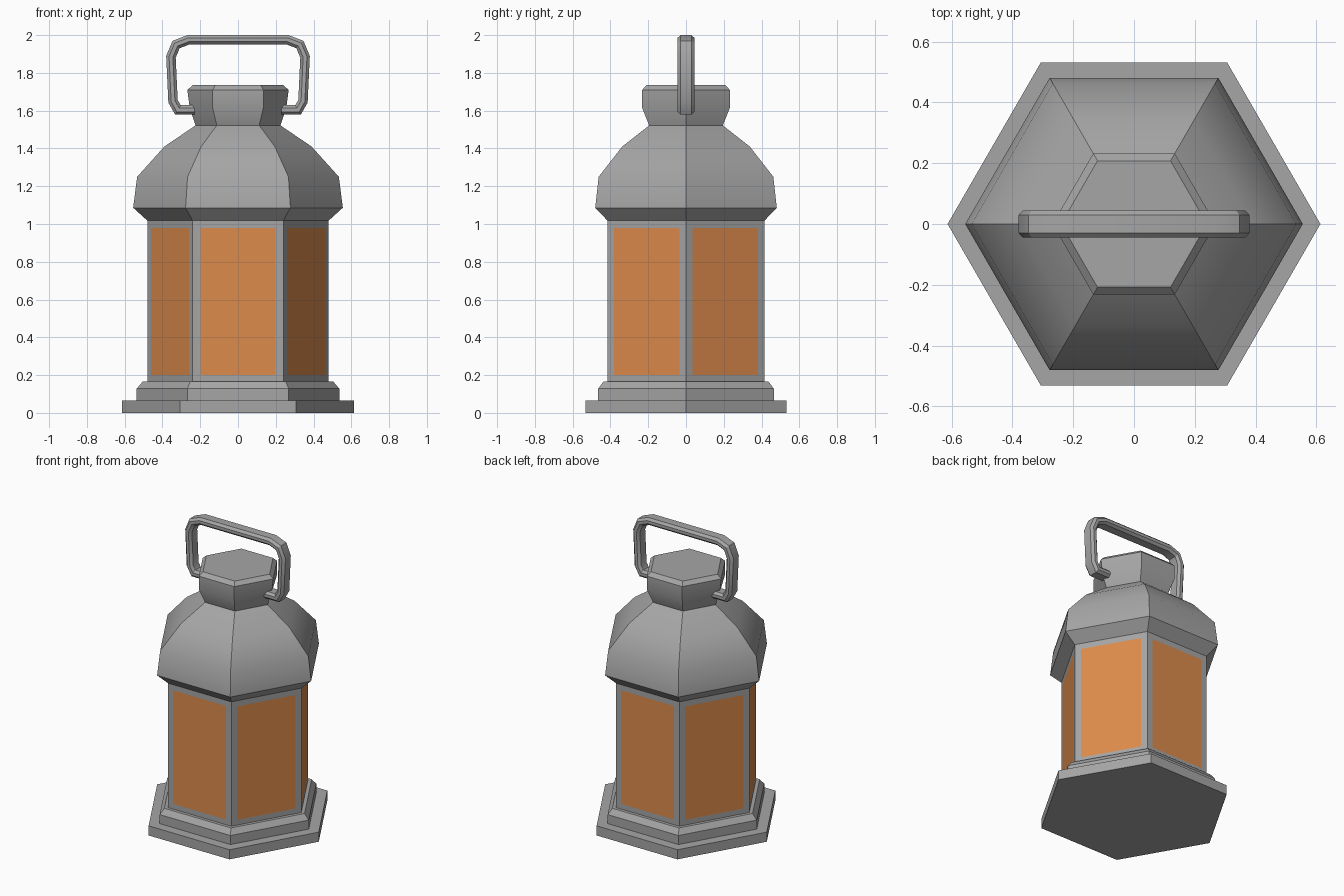
import bpy, bmesh, math
from mathutils import Vector

cube = bpy.data.objects.get("Cube")
if cube:
    bpy.data.objects.remove(cube, do_unlink=True)


def material(name, colour):
    mat = bpy.data.materials.new(name)
    mat.use_nodes = True
    mat.diffuse_color = (*colour, 1)
    mat.node_tree.nodes["Principled BSDF"].inputs["Base Color"].default_value = (*colour, 1)
    return mat


GREY = material("grey metal", (0.38, 0.38, 0.38))
ORANGE = material("orange glass", (0.72, 0.26, 0.07))


def finish(bm, name, mats, smooth_angle=None):
    bmesh.ops.recalc_face_normals(bm, faces=bm.faces)
    mesh = bpy.data.meshes.new(name)
    bm.to_mesh(mesh)
    bm.free()
    for mat in mats:
        mesh.materials.append(mat)
    obj = bpy.data.objects.new(name, mesh)
    bpy.context.collection.objects.link(obj)
    if smooth_angle:
        bpy.ops.object.select_all(action='DESELECT')
        obj.select_set(True)
        bpy.context.view_layer.objects.active = obj
        bpy.ops.object.shade_smooth_by_angle(angle=math.radians(smooth_angle))
    return obj


def bridge(bm, rings):
    """Join successive closed rings of vertices with quads."""
    for a, b in zip(rings, rings[1:]):
        n = len(a)
        for i in range(n):
            j = (i + 1) % n
            bm.faces.new((a[i], a[j], b[j], b[i]))


def hex_lathe(profile, cap_bottom=True, cap_top=True):
    """Six-sided turned shape from (radius, height) pairs."""
    bm = bmesh.new()
    rings = []
    for r, z in profile:
        angles = [math.radians(60 * i) for i in range(6)]
        rings.append([bm.verts.new((r * math.cos(a), r * math.sin(a), z)) for a in angles])
    bridge(bm, rings)
    if cap_bottom:
        bm.faces.new(rings[0])
    if cap_top:
        bm.faces.new(rings[-1])
    return bm, rings


# Stepped base
bm, _ = hex_lathe([(0.613, 0), (0.613, 0.066), (0.537, 0.066), (0.537, 0.128),
                   (0.505, 0.165), (0.47, 0.165)])
finish(bm, "base", [GREY])

# Body: six framed panes set flush in the walls
bm, _ = hex_lathe([(0.48, 0.16), (0.48, 1.02)], False, False)
bmesh.ops.recalc_face_normals(bm, faces=bm.faces)
panes = list(bm.faces)
bmesh.ops.inset_individual(bm, faces=panes, thickness=0.041, use_even_offset=True)
for pane in panes:
    pane.material_index = 1
finish(bm, "body_with_panes", [GREY, ORANGE])

# Domed roof with a flared eave
bm, _ = hex_lathe([(0.48, 1.018), (0.555, 1.086), (0.534, 1.25), (0.39, 1.41),
                   (0.225, 1.522)])
finish(bm, "roof", [GREY], 35)

# Chimney cap, slightly pinched where the handle joins
bm, rings = hex_lathe([(0.225, 1.522), (0.268, 1.615), (0.268, 1.71), (0.24, 1.735)])
for v in (rings[1][0], rings[1][3]):
    v.co.x *= 0.955
finish(bm, "chimney_cap", [GREY], 30)

# Carrying handle: flattened octagonal bar swept along a mirrored path
half = [(-0.23, 1.604), (-0.318, 1.604), (-0.344, 1.65), (-0.355, 1.885),
        (-0.328, 1.95), (-0.263, 1.975)]
path = [Vector(p) for p in half + [(-x, z) for x, z in reversed(half)]]
section = [(0.01, 0.045), (0.025, 0.029), (0.025, -0.029), (0.01, -0.045),
           (-0.01, -0.045), (-0.025, -0.029), (-0.025, 0.029), (-0.01, 0.045)]
bm = bmesh.new()
rings = []
for i, p in enumerate(path):
    before = (p - path[i - 1]).normalized() if i else None
    after = (path[i + 1] - p).normalized() if i < len(path) - 1 else None
    before, after = before or after, after or before
    along = (before + after).normalized()
    miter = Vector((-along.y, along.x)) / max(0.5, along.dot(after))
    rings.append([bm.verts.new((p.x + miter.x * u, v, p.y + miter.y * u))
                  for u, v in section])
bridge(bm, rings)
bm.faces.new(rings[0])
bm.faces.new(rings[-1])
finish(bm, "handle", [GREY], 30)
